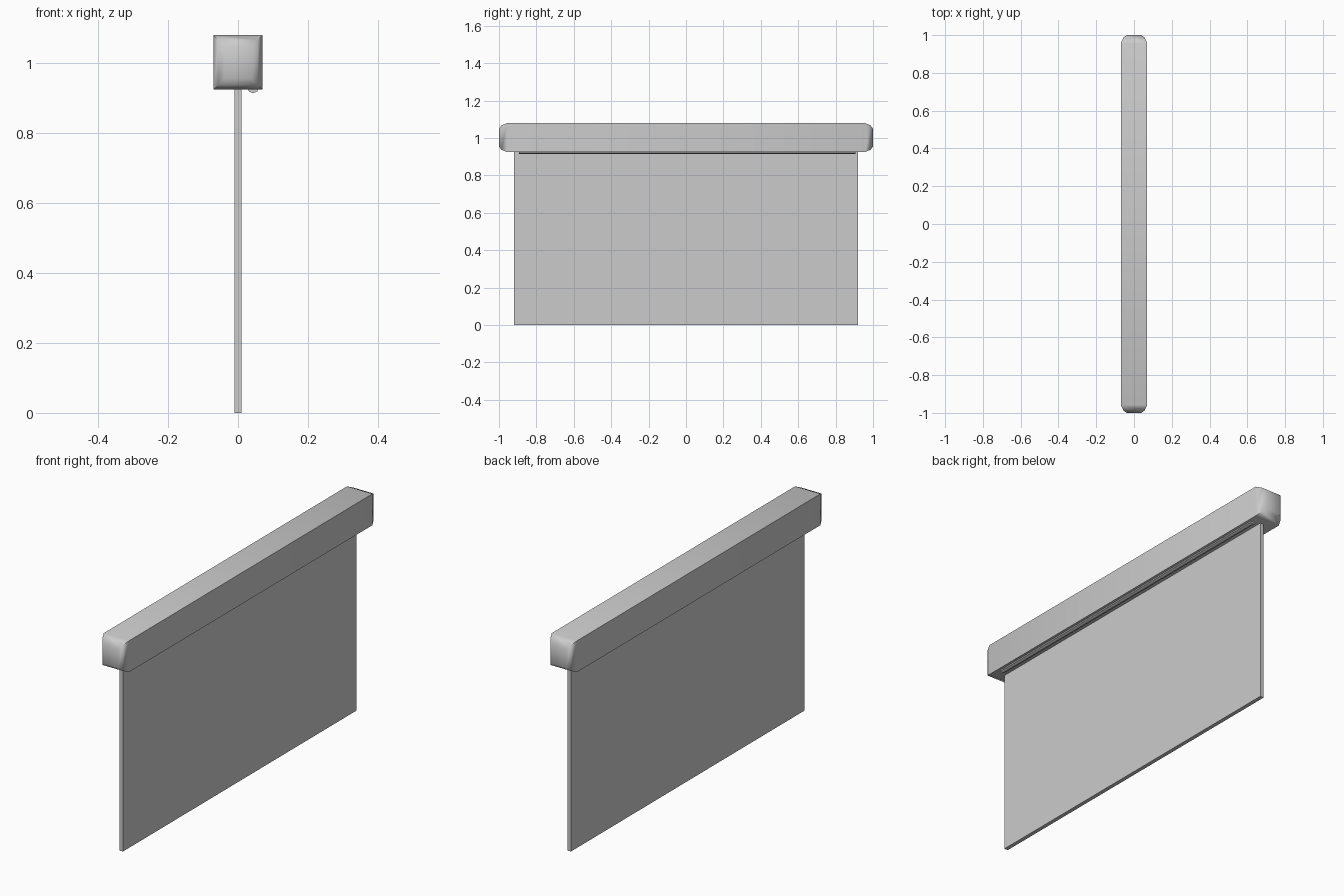
import bpy, bmesh, math
from mathutils import Matrix

if "Cube" in bpy.data.objects:
    bpy.data.objects.remove(bpy.data.objects["Cube"])


def finish(bm, name):
    bmesh.ops.recalc_face_normals(bm, faces=bm.faces[:])
    mesh = bpy.data.meshes.new(name)
    bm.to_mesh(mesh)
    bm.free()
    obj = bpy.data.objects.new(name, mesh)
    bpy.context.collection.objects.link(obj)
    return obj


def box(name, x0, x1, y0, y1, z0, z1):
    bm = bmesh.new()
    m = Matrix.Translation(((x0 + x1) / 2, (y0 + y1) / 2, (z0 + z1) / 2))
    m = m @ Matrix.Diagonal((x1 - x0, y1 - y0, z1 - z0, 1))
    bmesh.ops.create_cube(bm, size=1, matrix=m)
    return finish(bm, name)


# Housing: rectangular section lofted along y, with stepped, domed ends
ends = [(1.0, 0.031), (0.987, 0.0135), (0.957, 0.0)]  # (distance, inset)
stations = [(-y, i) for y, i in ends] + [(y, i) for y, i in reversed(ends)]
bm = bmesh.new()
rings = []
for y, i in stations:
    hx, z0, z1 = 0.07 - i, 0.924 + i, 1.08 - i
    rings.append([bm.verts.new((x, y, z)) for x, z in
                  ((-hx, z0), (hx, z0), (hx, z1), (-hx, z1))])
for a, b in zip(rings, rings[1:]):
    for k in range(4):
        n = (k + 1) % 4
        bm.faces.new((a[k], a[n], b[n], b[k]))
bm.faces.new(rings[0])
bm.faces.new(rings[-1])
housing = finish(bm, "screen_housing")
bpy.context.view_layer.objects.active = housing
housing.select_set(True)
bpy.ops.object.shade_smooth_by_angle(angle=math.radians(50))

# Hanging screen panel
box("screen_panel", -0.01, 0.01, -0.92, 0.92, 0.0, 0.94)

# Thin rod half sunk in the underside of the housing
bm = bmesh.new()
m = (Matrix.Translation((0.043, 0.006, 0.931))
     @ Matrix.Rotation(math.radians(90), 4, 'X'))
bmesh.ops.create_cone(bm, cap_ends=True, segments=8, radius1=0.017,
                      radius2=0.017, depth=1.80, matrix=m)
finish(bm, "underside_rod")
